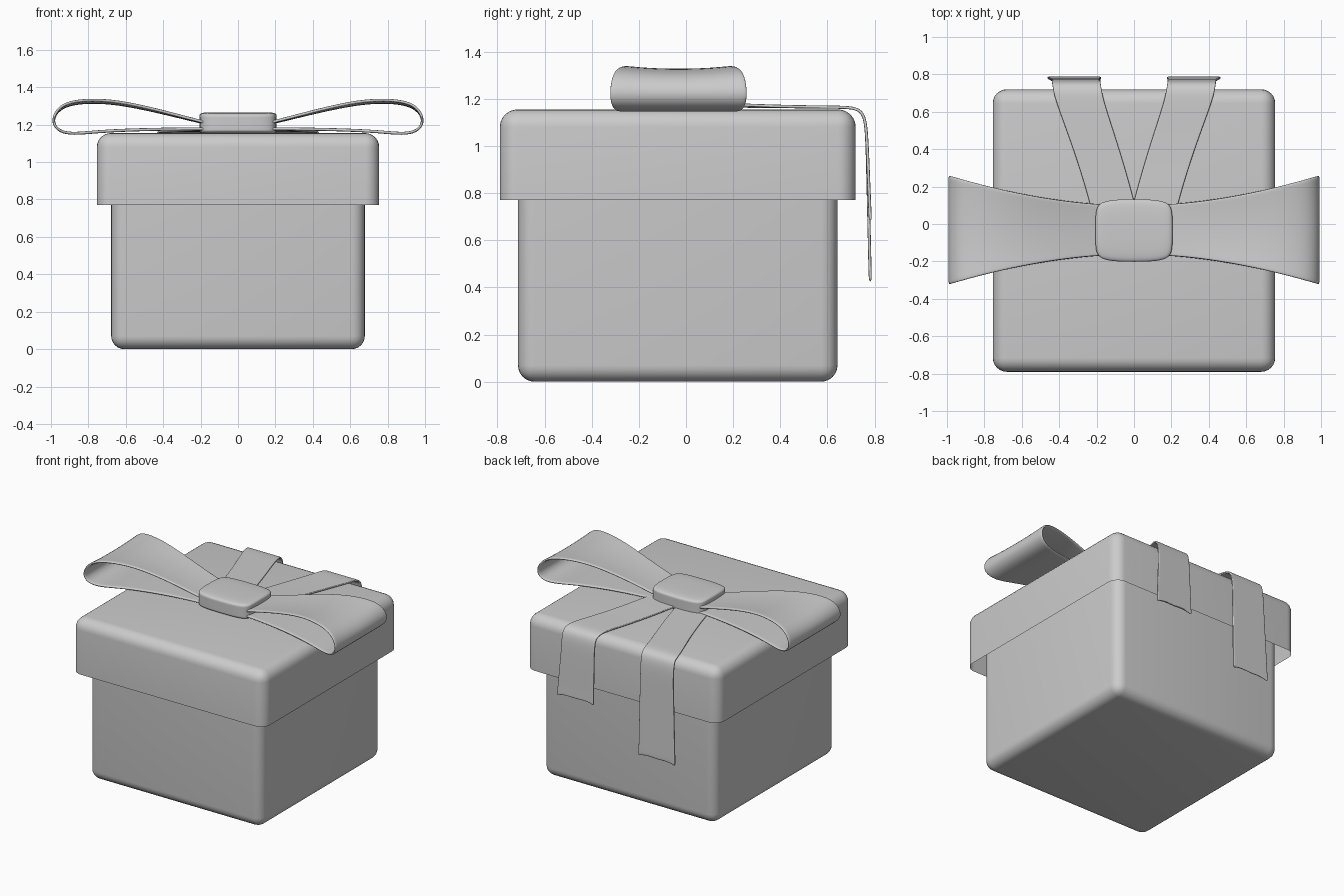
import bpy, bmesh
from mathutils import Vector

if "Cube" in bpy.data.objects:
    bpy.data.objects.remove(bpy.data.objects["Cube"])

CY = -0.035  # centre of the box in y


def finish(name, bm, angle=None):
    bmesh.ops.recalc_face_normals(bm, faces=bm.faces[:])
    me = bpy.data.meshes.new(name)
    bm.to_mesh(me)
    bm.free()
    ob = bpy.data.objects.new(name, me)
    bpy.context.collection.objects.link(ob)
    bpy.ops.object.select_all(action='DESELECT')
    ob.select_set(True)
    bpy.context.view_layer.objects.active = ob
    if angle:
        bpy.ops.object.shade_smooth_by_angle(angle=angle)
    else:
        bpy.ops.object.shade_smooth()
    return ob


def open_box(name, half, z0, z1, open_z, radius):
    """Rounded box with one open side (top or bottom) whose rim stays sharp."""
    bm = bmesh.new()
    bmesh.ops.create_cube(bm, size=1)
    for v in bm.verts:
        v.co = (v.co.x * 2 * half, v.co.y * 2 * half + CY, z1 if v.co.z > 0 else z0)
    gone = [f for f in bm.faces if all(abs(v.co.z - open_z) < 1e-4 for v in f.verts)]
    bmesh.ops.delete(bm, geom=gone, context='FACES_ONLY')
    edges = [e for e in bm.edges if not e.is_boundary]
    bmesh.ops.bevel(bm, geom=edges, offset=radius, offset_type='OFFSET',
                    segments=6, profile=0.5, affect='EDGES')
    return finish(name, bm, 0.6)


def ribbon(name, rows, thickness, mirror=False):
    """Skin rows of points into a thin, smoothed strip."""
    bm = bmesh.new()
    grid = [[bm.verts.new(p) for p in row] for row in rows]
    for a, b in zip(grid, grid[1:]):
        for i in range(len(a) - 1):
            bm.faces.new((a[i], a[i + 1], b[i + 1], b[i]))
    ob = finish(name, bm)
    if mirror:
        ob.modifiers.new("mirror", 'MIRROR').use_mirror_merge = False
    solid = ob.modifiers.new("thickness", 'SOLIDIFY')
    solid.thickness = thickness
    solid.offset = 0
    ob.modifiers.new("smooth", 'SUBSURF').levels = 2
    ob.modifiers["smooth"].render_levels = 2
    return ob


# Box and lid
open_box("box_body", 0.678, 0, 1.10, 1.10, 0.07)
open_box("box_lid", 0.755, 0.77, 1.155, 0.77, 0.075)

# Bow loops: (x, z) profile widening towards the tip, mirrored across x
loop = [(0.08, 1.19), (0.2, 1.213), (0.4, 1.263), (0.6, 1.306), (0.75, 1.322), (0.88, 1.315),
        (0.96, 1.283), (0.995, 1.225), (0.968, 1.17), (0.9, 1.15), (0.8, 1.158),
        (0.68, 1.168), (0.45, 1.176), (0.2, 1.178), (0.08, 1.178)]
rows = []
for i, (x, z) in enumerate(loop):
    half = 0.135 + 0.16 * (max(x - 0.15, 0) / 0.85) ** 1.6
    lift = 0.014 * min(x / 0.6, 1) if i < 7 else 0
    rows.append([(x, CY + 0.003 + half * t, z + lift * t * t)
                 for t in (-1, -0.9, -0.5, 0, 0.5, 0.9, 1)])
ribbon("bow_loops", rows, 0.016, mirror=True)


# Ribbon tails running over the back edge of the lid
def tail(name, side, end_z, z_off):
    # (centre x, half width, y, z)
    path = [(0.09, 0.12, 0.0, 1.172 + z_off), (0.125, 0.12, 0.15, 1.170 + z_off),
            (0.2, 0.123, 0.4, 1.167), (0.285, 0.128, 0.64, 1.165),
            (0.302, 0.13, 0.71, 1.163), (0.307, 0.13, 0.748, 1.145),
            (0.31, 0.13, 0.762, 1.10), (0.31, 0.13, 0.768, 1.02)]
    for k in (0.33, 0.66, 0.93, 1):
        path.append((0.31 + 0.01 * k, 0.13 + 0.014 * k, 0.768 + 0.014 * k,
                     1.02 + (end_z - 1.02) * k))
    pts = []
    wave = (0.0, 0.008, 0.022, 0.012, 0.02, 0.006, 0.0)
    for j, (x, half, y, z) in enumerate(path):
        last = j == len(path) - 1
        pts.append([(side * (x + half * t), y, z + (wave[i] if last else 0))
                    for i, t in enumerate((-1, -0.92, -0.5, 0, 0.5, 0.92, 1))])
    ribbon(name, pts, 0.013)


tail("ribbon_tail_long", -1, 0.42, 0.0)
tail("ribbon_tail_short", 1, 0.68, 0.008)

# Knot: rounded block, bulging in the middle of its length
bm = bmesh.new()
bmesh.ops.create_cube(bm, size=1)
bmesh.ops.subdivide_edges(bm, edges=bm.edges[:], cuts=4, use_grid_fill=True)
for v in bm.verts:
    p = v.co * 2
    bulge = 1 - 0.12 * p.x ** 4
    v.co = Vector((p.x * 0.207 * (1 - 0.06 * p.y ** 4), CY + p.y * 0.167 * bulge,
                   1.208 + p.z * 0.058 * (1 - 0.12 * p.y ** 4)))
ob = finish("bow_knot", bm)
sub = ob.modifiers.new("smooth", 'SUBSURF')
sub.levels = sub.render_levels = 2
